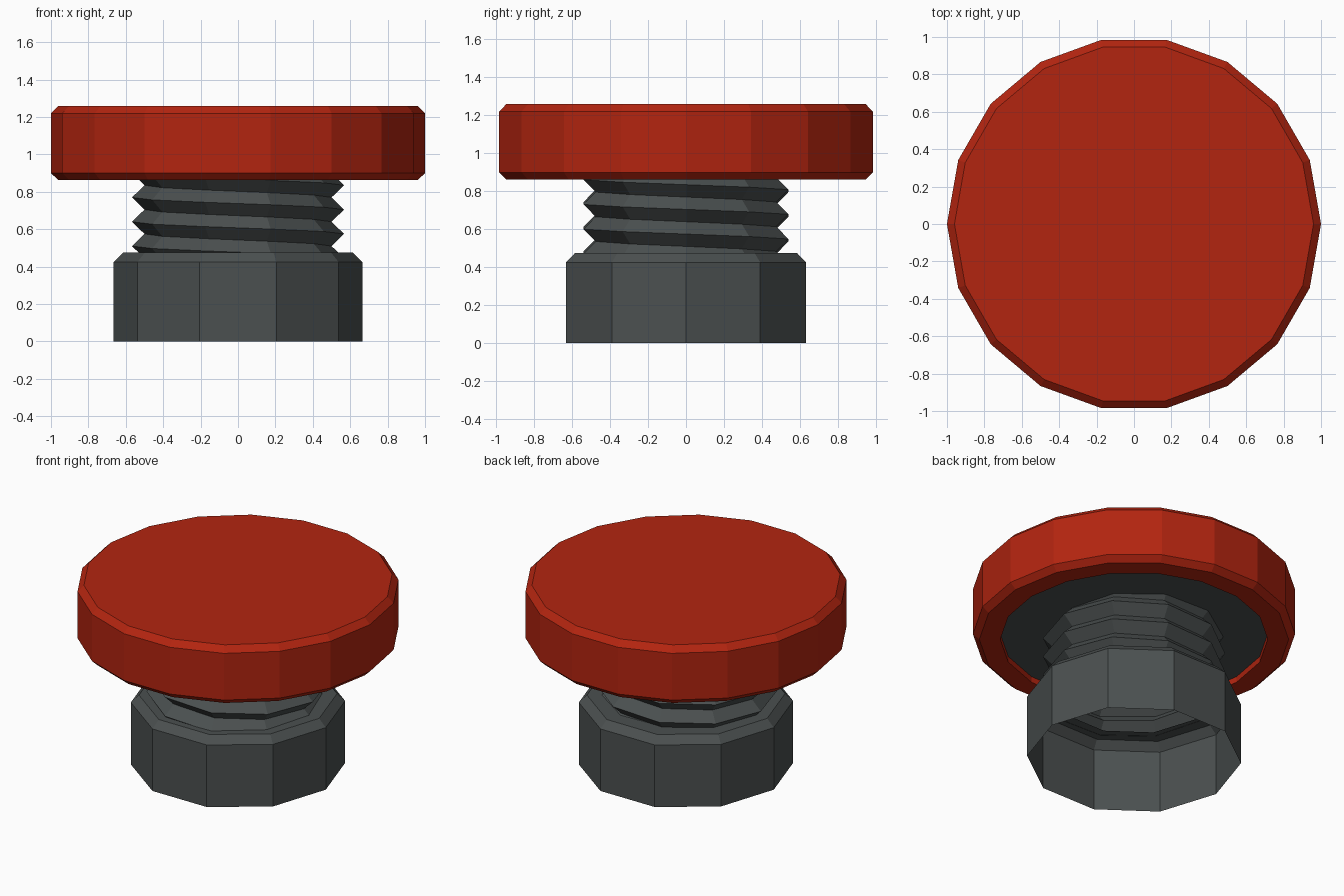
import bpy, bmesh, math

if "Cube" in bpy.data.objects:
    bpy.data.objects.remove(bpy.data.objects["Cube"])


def material(name, rgb):
    m = bpy.data.materials.new(name)
    m.diffuse_color = (*rgb, 1)
    m.use_nodes = True
    m.node_tree.nodes["Principled BSDF"].inputs["Base Color"].default_value = m.diffuse_color
    return m


red = material("red", (0.45, 0.018, 0.005))
grey = material("dark grey", (0.07, 0.08, 0.08))


def finish(name, bm, mat):
    me = bpy.data.meshes.new(name)
    bm.to_mesh(me)
    bm.free()
    me.materials.append(mat)
    ob = bpy.data.objects.new(name, me)
    bpy.context.collection.objects.link(ob)
    return ob


def lathe(name, profile, sides, mat, cap_start=False, cap_end=False):
    """Revolve (radius, z) points, running bottom to top on the outside."""
    bm = bmesh.new()
    rings = []
    for r, z in profile:
        rings.append([bm.verts.new((r * math.cos(2 * math.pi * i / sides),
                                    r * math.sin(2 * math.pi * i / sides), z))
                      for i in range(sides)])
    for a, b in zip(rings, rings[1:]):
        for i in range(sides):
            j = (i + 1) % sides
            bm.faces.new((a[i], a[j], b[j], b[i]))
    if cap_start:
        bm.faces.new(rings[0][::-1])
    if cap_end:
        bm.faces.new(rings[-1])
    return finish(name, bm, mat)


# red push cap with bevelled rims and a shallow recess underneath
lathe("cap", [(0.83, 0.902), (0.83, 0.862), (0.96, 0.862), (1.0, 0.90),
              (1.0, 1.22), (0.96, 1.26)], 18, red, cap_end=True)

# grey plate filling the recess
lathe("under_plate", [(0.83, 0.902)], 18, grey, cap_start=True)

# open-bottomed ten-sided collar
lathe("collar", [(0.665, 0.0), (0.665, 0.425), (0.615, 0.475), (0.5, 0.475)],
      10, grey)

# helical screw thread, trimmed between collar and plate
SIDES, PITCH, CREST, ROOT = 10, 0.13, 0.567, 0.5
bm = bmesh.new()
columns = []
for i in range(SIDES + 1):
    a = 2 * math.pi * i / SIDES
    col = []
    for k in range(-8, 5):
        r = CREST if k % 2 == 0 else ROOT
        z = 0.835 - PITCH * i / SIDES + k * PITCH / 2
        col.append(bm.verts.new((r * math.cos(a), r * math.sin(a), z)))
    columns.append(col)
for a, b in zip(columns, columns[1:]):
    for k in range(len(a) - 1):
        bm.faces.new((a[k], b[k], b[k + 1], a[k + 1]))
bmesh.ops.remove_doubles(bm, verts=bm.verts[:], dist=0.0005)
for z, n in ((0.47, -1), (0.902, 1)):
    bmesh.ops.bisect_plane(bm, geom=bm.verts[:] + bm.edges[:] + bm.faces[:],
                           plane_co=(0, 0, z), plane_no=(0, 0, n),
                           clear_outer=True)
finish("screw_thread", bm, grey)
